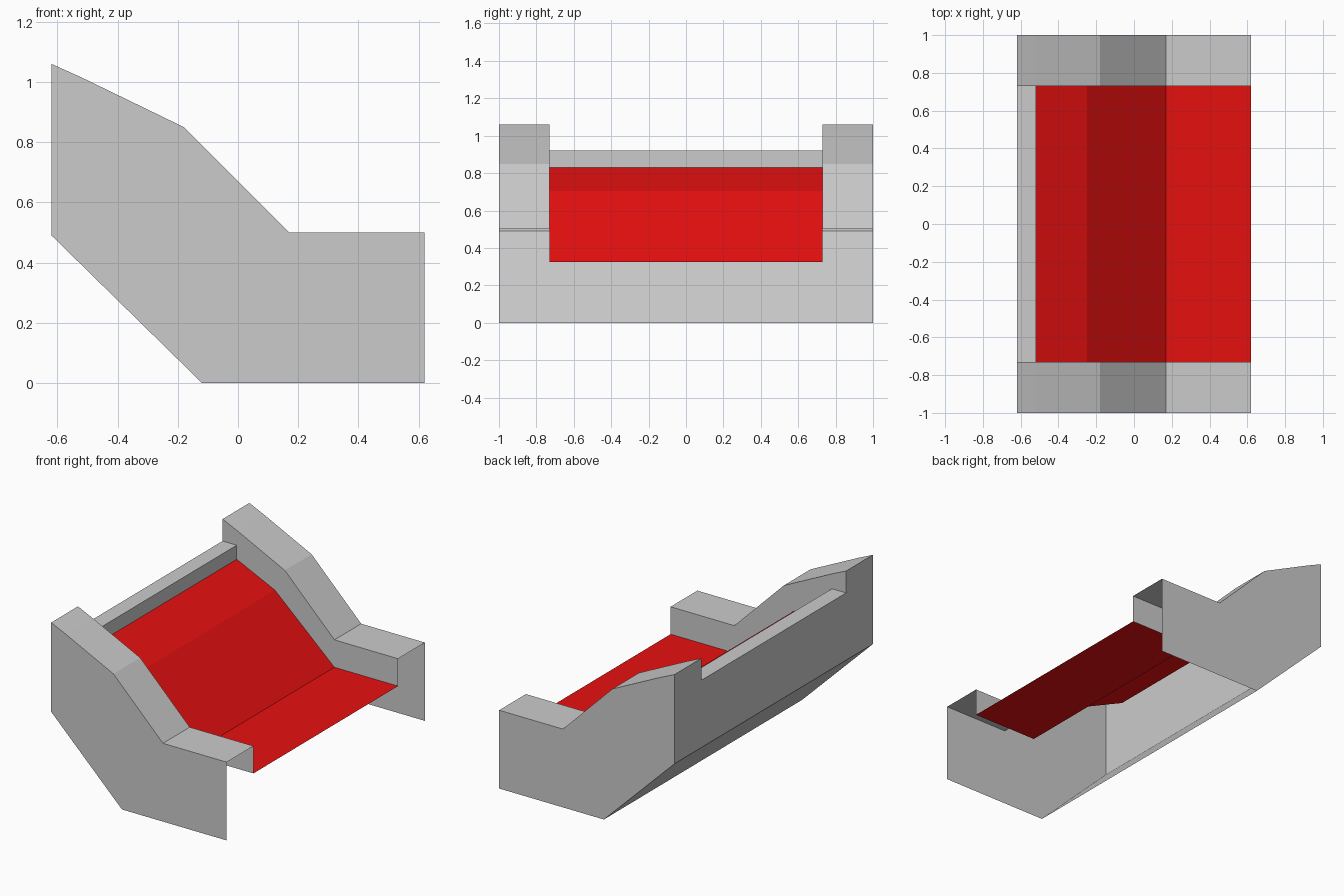
import bpy

cube = bpy.data.objects.get("Cube")
if cube:
    bpy.data.objects.remove(cube, do_unlink=True)


def material(name, colour):
    m = bpy.data.materials.new(name)
    m.use_nodes = True
    m.diffuse_color = colour
    m.node_tree.nodes["Principled BSDF"].inputs["Base Color"].default_value = colour
    return m


grey = material("light_grey", (0.6, 0.6, 0.6, 1))
red = material("red", (0.8, 0.005, 0.005, 1))

HALF, INNER = 1.0, 0.73

# Profiles as (x, z), running clockwise seen from the front
underside = [(-0.12, 0), (-0.62, 0.49)]
arm_top = [(-0.62, 1.06), (-0.52, 1.015), (-0.18, 0.85), (0.17, 0.5), (0.62, 0.5)]
rail = [(-0.62, 0.92), (-0.52, 0.92), (-0.52, 0.83)]
seat = [(-0.52, 0.83), (-0.25, 0.705), (0.17, 0.325), (0.62, 0.325)]


def add_object(name, verts, faces, mat):
    mesh = bpy.data.meshes.new(name)
    mesh.from_pydata(verts, [], faces)
    mesh.materials.append(mat)
    obj = bpy.data.objects.new(name, mesh)
    bpy.context.collection.objects.link(obj)
    return obj


def strip(name, profile, y0, y1, mat):
    """Sweep an open profile along y as a folded sheet."""
    verts = [(x, y, z) for x, z in profile for y in (y0, y1)]
    faces = [(2 * i, 2 * i + 2, 2 * i + 3, 2 * i + 1) for i in range(len(profile) - 1)]
    return add_object(name, verts, faces, mat)


def panel(name, outline, y, facing, mat):
    """Flat upright panel facing +y or -y."""
    points = outline if facing > 0 else outline[::-1]
    return add_object(name, [(x, y, z) for x, z in points], [range(len(points))], mat)


# Middle: sloped underside, back wall with rail, folded red bed
strip("sloped_underside", underside, -HALF, HALF, grey)
strip("back_wall", [underside[1]] + rail, -INNER, INNER, grey)
strip("red_bed", seat, -INNER, INNER, red)

# Arms: outer panel, folded top with its back, and inner step wall
for label, s in (("front", -1), ("rear", 1)):
    y0, y1 = sorted((s * INNER, s * HALF))
    panel(label + "_outer_side", underside + arm_top + [(0.62, 0)], s * HALF, s, grey)
    strip(label + "_arm_top", [underside[1]] + arm_top, y0, y1, grey)
    panel(label + "_inner_wall", arm_top + seat[::-1] + rail[1::-1], s * INNER, -s, grey)
